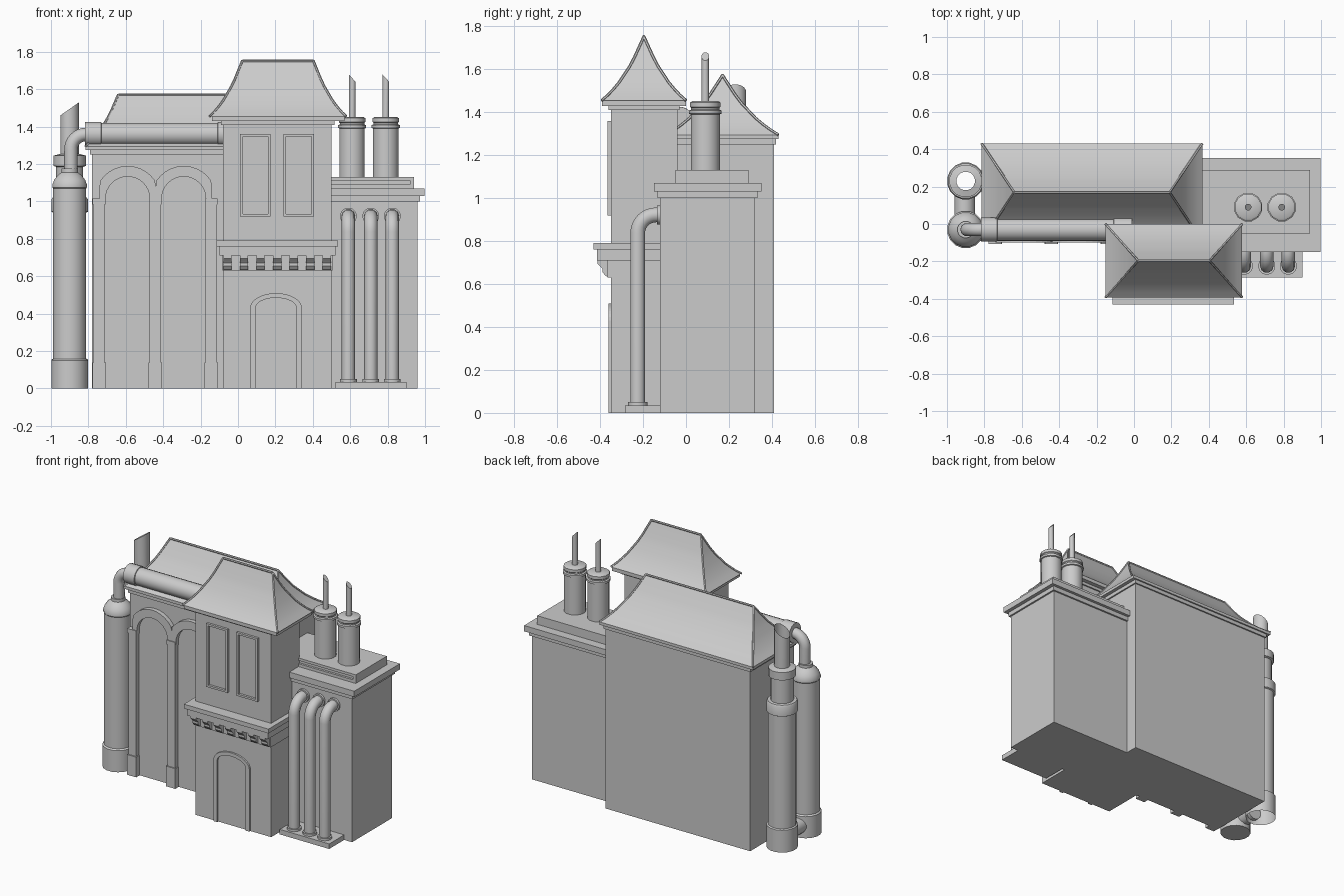
import bpy, bmesh
from math import sin, cos, pi
from mathutils import Vector

if "Cube" in bpy.data.objects:
    bpy.data.objects.remove(bpy.data.objects["Cube"])


def finish(name, bm, smooth=False):
    bmesh.ops.recalc_face_normals(bm, faces=bm.faces)
    me = bpy.data.meshes.new(name)
    bm.to_mesh(me)
    bm.free()
    ob = bpy.data.objects.new(name, me)
    bpy.context.collection.objects.link(ob)
    if smooth:
        activate(ob)
        bpy.ops.object.shade_smooth_by_angle(angle=0.6)
    return ob


def activate(ob):
    bpy.ops.object.select_all(action='DESELECT')
    ob.select_set(True)
    bpy.context.view_layer.objects.active = ob


def boxes(name, *ranges):
    """Boxes given as (x0, x1, y0, y1, z0, z1), joined in one object."""
    bm = bmesh.new()
    for x0, x1, y0, y1, z0, z1 in ranges:
        for v in bmesh.ops.create_cube(bm, size=1)['verts']:
            v.co = ((x0 + x1) / 2 + v.co.x * (x1 - x0), (y0 + y1) / 2 + v.co.y * (y1 - y0),
                    (z0 + z1) / 2 + v.co.z * (z1 - z0))
    return finish(name, bm)


def lathe(name, profile, loc, axis='Z', n=16, slant=0.0, cap=True):
    """Turned shape from (radius, height) pairs; slant tilts the top rim."""
    bm = bmesh.new()
    rings = []
    for i, (r, h) in enumerate(profile):
        ring = []
        for k in range(n):
            a = 2 * pi * (k + 0.5) / n
            x, y, z = r * cos(a), r * sin(a), h
            if i == len(profile) - 1:
                z += slant * x
            p = {'Z': (x, y, z), 'X': (z, x, y), 'Y': (x, z, y)}[axis]
            ring.append(bm.verts.new(Vector(p) + Vector(loc)))
        rings.append(ring)
    for a, b in zip(rings, rings[1:]):
        for k in range(n):
            bm.faces.new((a[k], a[(k + 1) % n], b[(k + 1) % n], b[k]))
    if cap:
        bm.faces.new(rings[0])
        bm.faces.new(rings[-1])
    return finish(name, bm, True)


def tube(name, paths, radius, res=3):
    cu = bpy.data.curves.new(name, 'CURVE')
    cu.dimensions = '3D'
    cu.bevel_depth, cu.bevel_resolution, cu.use_fill_caps = radius, res, True
    for pts in paths:
        sp = cu.splines.new('POLY')
        sp.points.add(len(pts) - 1)
        for p, co in zip(sp.points, pts):
            p.co = (*co, 1)
    ob = bpy.data.objects.new(name, cu)
    bpy.context.collection.objects.link(ob)
    activate(ob)
    bpy.ops.object.convert(target='MESH')
    bpy.ops.object.shade_smooth_by_angle(angle=0.8)


def elbow(start, corner, end, r, n=8):
    """Path with one right-angle bend of radius r."""
    s, c, e = Vector(start), Vector(corner), Vector(end)
    u, v = (s - c).normalized(), (e - c).normalized()
    o = c + (u + v) * r
    arc = [o - v * r * cos(pi / 2 * i / n) - u * r * sin(pi / 2 * i / n) for i in range(n + 1)]
    return [s] + arc + ([e] if (e - arc[-1]).length > 1e-4 else [])


def trim(name, outer, inner, y0, y1, closed=False):
    """Flat moulding between two xz outlines, from y0 (front) to y1."""
    bm = bmesh.new()
    rows = [[bm.verts.new((x, y, z)) for x, z in line]
            for line, y in ((outer, y0), (inner, y0), (inner, y1), (outer, y1))]
    n = len(outer)
    for i in range(n if closed else n - 1):
        j = (i + 1) % n
        for k in range(4):
            a, b = rows[k], rows[(k + 1) % 4]
            bm.faces.new((a[i], a[j], b[j], b[i]))
    if not closed:
        bm.faces.new([r[0] for r in rows])
        bm.faces.new([r[-1] for r in rows])
    return finish(name, bm)


def arch(cx, spring, half, rise, foot, clamp=9, n=16):
    arc = [(cx + max(-clamp, min(clamp, -half * cos(pi * i / n))), spring + rise * sin(pi * i / n))
           for i in range(n + 1)]
    return [(arc[0][0], foot)] + arc + [(arc[-1][0], foot)]


def roof(name, x0, x1, y0, y1, z0, z1, inset):
    """Flared hip roof with hip and ridge rolls."""
    bm = bmesh.new()
    steps = [(0, 0), (0.14, 0.08), (0.27, 0.17), (0.41, 0.28), (0.53, 0.40), (0.66, 0.53), (0.78, 0.68), (1, 1)]
    ym = (y0 + y1) / 2
    rings = []
    for s, t in steps:
        a, b, z = inset * s, (ym - y0) * s, z0 + (z1 - z0) * t
        rings.append([(x0 + a, y0 + b, z), (x1 - a, y0 + b, z), (x1 - a, y1 - b, z), (x0 + a, y1 - b, z)])
    vs = [[bm.verts.new(p) for p in r] for r in rings]
    for a, b in zip(vs, vs[1:]):
        for k in range(4):
            bm.faces.new((a[k], a[(k + 1) % 4], b[(k + 1) % 4], b[k]))
    bm.faces.new(vs[0])
    bmesh.ops.remove_doubles(bm, verts=bm.verts, dist=1e-4)
    finish(name, bm, True)
    hips = [[r[k] for r in rings] for k in range(4)]
    tube(name + "_rolls", hips + [[rings[-1][0], rings[-1][1]]], 0.007, 1)


# main hall with cornice and roof
boxes("hall_walls", (-0.78, 0.33, -0.07, 0.41, 0, 1.26))
boxes("hall_cornice", (-0.79, 0.34, -0.08, 0.42, 1.25, 1.275), (-0.815, 0.365, -0.09, 0.43, 1.275, 1.295))
roof("hall_roof", -0.815, 0.365, -0.09, 0.43, 1.295, 1.572, 0.175)

# blind arcade on the hall front
for i, cx in enumerate((-0.59, -0.29)):
    trim(f"hall_arch_{i}", arch(cx, 1.015, 0.175, 0.175, 1.0, 0.15),
         arch(cx, 1.015, 0.118, 0.118, 1.0), -0.1, -0.06)
for i, cx in enumerate((-0.743, -0.443, -0.143)):
    boxes(f"pilaster_{i}", (cx - 0.03, cx + 0.03, -0.1, -0.06, 0.13, 1.0),
          (cx - 0.036, cx + 0.036, -0.108, -0.06, 0, 0.14),
          (cx - 0.034, cx + 0.034, -0.106, -0.06, 0.985, 1.015))

# tower
boxes("tower_walls", (-0.08, 0.5, -0.35, -0.04, 0, 1.44))
boxes("tower_cornice", (-0.09, 0.515, -0.36, -0.03, 1.41, 1.435), (-0.14, 0.57, -0.39, 0, 1.43, 1.455))
roof("tower_roof", -0.152, 0.578, -0.392, 0.0, 1.455, 1.753, 0.175)
boxes("balcony_band", (-0.115, 0.535, -0.43, -0.07, 0.76, 0.79),
      (-0.1, 0.52, -0.415, -0.07, 0.71, 0.76), (-0.083, 0.506, -0.365, -0.07, 0.63, 0.71))

# two-lobed brackets under the balcony
bm = bmesh.new()
lobes = [(-0.36, 0.71), (-0.412, 0.71), (-0.412, 0.695), (-0.395, 0.678), (-0.388, 0.67),
         (-0.388, 0.655), (-0.375, 0.638), (-0.36, 0.632)]
for i in range(7):
    x = -0.056 + i * 0.0885
    f = bm.faces.new([bm.verts.new((x - 0.022, y, z)) for y, z in lobes])
    ext = bmesh.ops.extrude_face_region(bm, geom=[f], use_keep_orig=True)['geom']
    bmesh.ops.translate(bm, vec=(0.044, 0, 0), verts=[v for v in ext if isinstance(v, bmesh.types.BMVert)])
finish("balcony_brackets", bm)

# windows and door surround
for i, x in enumerate((0.012, 0.243)):
    rect = lambda d: [(x + d, 0.92 + d), (x + 0.163 - d, 0.92 + d), (x + 0.163 - d, 1.36 - d), (x + d, 1.36 - d)]
    trim(f"window_frame_{i}", rect(0), rect(0.014), -0.366, -0.34, True)
trim("door_surround", arch(0.203, 0.43, 0.138, 0.08, 0), arch(0.203, 0.43, 0.11, 0.055, 0), -0.362, -0.34)

# boiler block on the right
boxes("block_walls", (0.3, 0.96, -0.12, 0.32, 0, 1.02))
boxes("block_cornice", (0.3, 0.972, -0.132, 0.332, 1.0, 1.03), (0.3, 0.998, -0.15, 0.352, 1.03, 1.07))
boxes("chimney_plinth", (0.3, 0.94, -0.05, 0.29, 1.07, 1.09), (0.3, 0.92, -0.035, 0.29, 1.09, 1.112),
      (0.92, 0.94, -0.05, 0.29, 1.09, 1.112), (0.3, 0.94, -0.05, 0.29, 1.112, 1.13))
for i, x in enumerate((0.61, 0.79)):
    lathe(f"chimney_{i}", [(0.07, 1.13), (0.07, 1.39), (0.078, 1.393), (0.078, 1.408), (0.068, 1.412),
                           (0.068, 1.42), (0.073, 1.425), (0.073, 1.445), (0.062, 1.452)], (x, 0.09, 0), n=12)
    lathe(f"exhaust_{i}", [(0.018, 1.44), (0.018, 1.66)], (x, 0.09, 0), n=12, slant=-1.1)

# three downpipes on a base
pipes_x = (0.59, 0.71, 0.825)
tube("downpipes", [elbow((x, -0.225, 0.03), (x, -0.225, 0.922), (x, -0.11, 0.922), 0.085) for x in pipes_x], 0.036)
boxes("pipe_base", (0.52, 0.9, -0.285, -0.1, 0, 0.035))
for i, x in enumerate(pipes_x):
    lathe(f"pipe_foot_{i}", [(0.046, 0.03), (0.046, 0.05)], (x, -0.225, 0))
    lathe(f"pipe_flange_{i}", [(0.045, -0.135), (0.045, -0.115)], (x, 0, 0.922), 'Y')

# front tank with elbow and horizontal duct
lathe("front_tank", [(0.1, 0), (0.1, 0.15), (0.09, 0.158), (0.09, 1.07), (0.094, 1.075), (0.094, 1.09),
                     (0.085, 1.115), (0.065, 1.14), (0.045, 1.155), (0.045, 1.175)], (-0.9, -0.03, 0))
tube("tank_elbow", [elbow((-0.893, -0.03, 1.15), (-0.893, -0.03, 1.358), (-0.8, -0.03, 1.358), 0.08)], 0.036)
lathe("roof_duct", [(0.066, -0.817), (0.066, -0.732), (0.06, -0.73), (0.06, -0.11), (0.065, -0.108),
                    (0.065, -0.01)], (0, -0.03, 1.36), 'X')

# rear stack, open right through, linked to the tank at the foot
lathe("rear_stack", [(0.1, 0), (0.1, 0.155), (0.09, 0.16), (0.09, 0.94), (0.1, 0.945), (0.1, 1.01), (0.094, 1.02),
                     (0.074, 1.022), (0.074, 1.185), (0.088, 1.19), (0.088, 1.245), (0.05, 1.255),
                     (0.05, 1.495)], (-0.9, 0.23, 0), slant=0.7, cap=False)
lathe("tank_link", [(0.055, 0.04), (0.055, 0.16)], (-0.905, 0, 0.08), 'Y')
